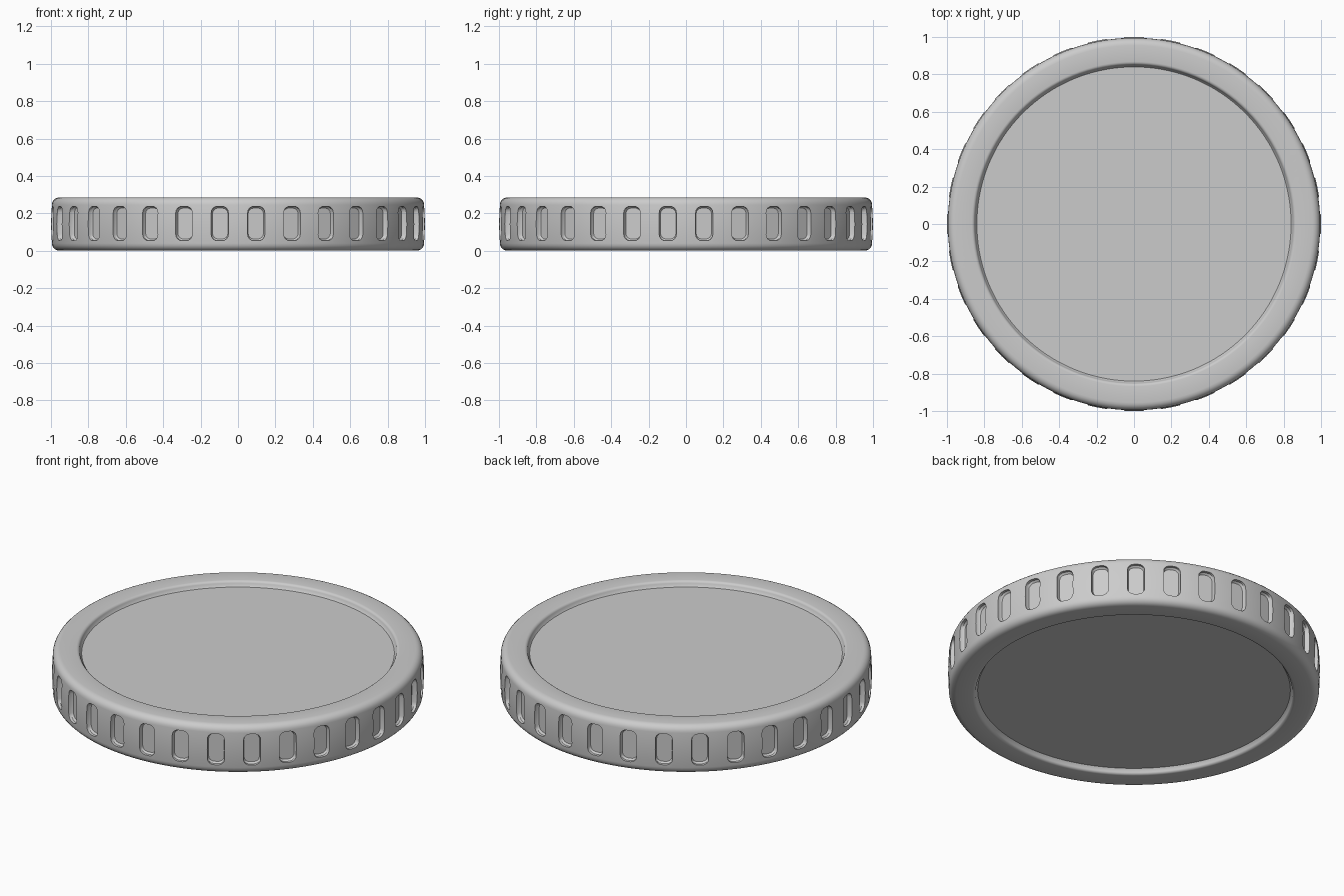
import bpy, bmesh, math
from mathutils import Matrix

if "Cube" in bpy.data.objects:
    bpy.data.objects.remove(bpy.data.objects["Cube"])

H = 0.285        # disc height
RECESS = 0.03    # depth of the sunken faces
SLOTS = 32
SEGMENTS = 128


def arc(r, z, rad, a0, a1, n=5):
    """Points of a rounded profile corner, angles in degrees."""
    return [(r + rad * math.cos(math.radians(a0 + (a1 - a0) * i / n)),
             z + rad * math.sin(math.radians(a0 + (a1 - a0) * i / n))) for i in range(n + 1)]


def make_object(name, bm):
    bmesh.ops.recalc_face_normals(bm, faces=bm.faces)
    mesh = bpy.data.meshes.new(name)
    bm.to_mesh(mesh)
    bm.free()
    obj = bpy.data.objects.new(name, mesh)
    bpy.context.collection.objects.link(obj)
    return obj


# Upper half of the profile, from recess floor over the rim to the side
upper = [(0.84, H - RECESS)]
upper += arc(0.868, H - 0.018, 0.018, 180, 90, 4)
upper += arc(0.955, H - 0.04, 0.04, 90, 0)
upper[-1] = (0.995, H - 0.04)
side = [(1.0, H / 2)]
profile = upper + side + [(r, H - z) for r, z in reversed(upper)]

# Disc body: revolve the profile and cap both faces
bm = bmesh.new()
rings = []
for r, z in profile:
    rings.append([bm.verts.new((r * math.cos(math.tau * i / SEGMENTS),
                                r * math.sin(math.tau * i / SEGMENTS), z))
                  for i in range(SEGMENTS)])
for a, b in zip(rings, rings[1:]):
    for i in range(SEGMENTS):
        j = (i + 1) % SEGMENTS
        bm.faces.new((a[i], a[j], b[j], b[i]))
bm.faces.new(rings[0])
bm.faces.new(rings[-1])
disc = make_object("disc_body", bm)

# Slot cutters: rounded rectangles pointing outward around the edge
hw, hh, cr = 0.046, 0.092, 0.034
outline = []
for sx, sz, a in ((1, 1, 0), (-1, 1, 90), (-1, -1, 180), (1, -1, 270)):
    outline += arc(sx * (hw - cr), sz * (hh - cr), cr, a, a + 90, 4)

bm = bmesh.new()
for k in range(SLOTS):
    rot = Matrix.Rotation(math.tau * (k + 0.5) / SLOTS, 4, 'Z')
    loops = []
    for x, s in ((0.97, 0.9), (0.98, 1.0), (1.05, 1.0)):
        ring = [bm.verts.new((x, y * s, H / 2 + 0.003 + z * s)) for y, z in outline]
        bmesh.ops.transform(bm, matrix=rot, verts=ring)
        loops.append(ring)
    n = len(outline)
    for a, b in zip(loops, loops[1:]):
        for i in range(n):
            bm.faces.new((a[i], a[(i + 1) % n], b[(i + 1) % n], b[i]))
    bm.faces.new(loops[0])
    bm.faces.new(loops[-1])
cutter = make_object("slot_cutter", bm)
cutter.hide_render = True
cutter.hide_set(True)

# Cut the slots into the edge
cut = disc.modifiers.new("slots", 'BOOLEAN')
cut.operation = 'DIFFERENCE'
cut.solver = 'EXACT'
cut.object = cutter

bpy.context.view_layer.objects.active = disc
disc.select_set(True)
bpy.ops.object.modifier_apply(modifier=cut.name)
bpy.data.objects.remove(cutter)
bpy.ops.object.shade_smooth_by_angle(angle=math.radians(35))
